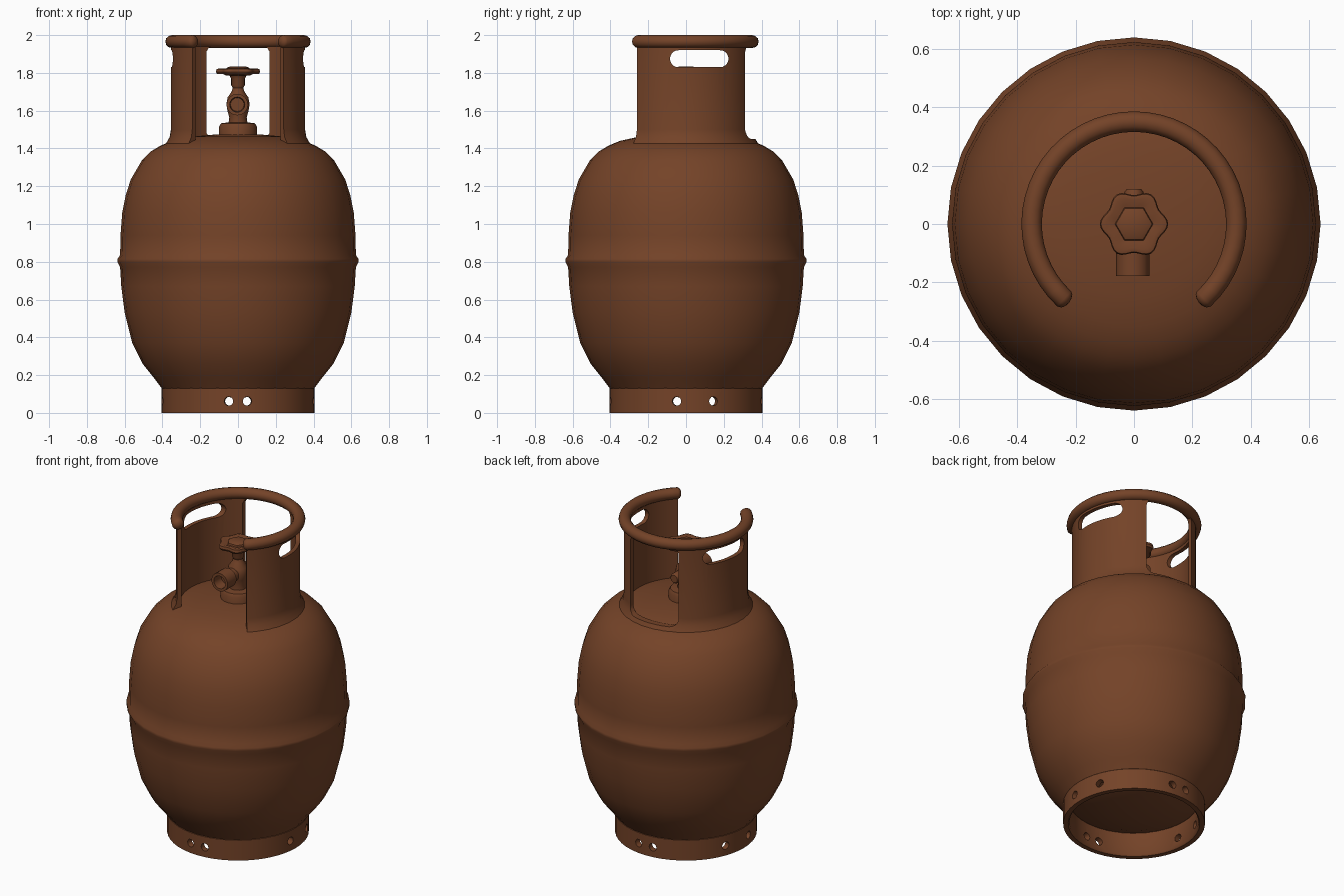
import bpy, bmesh, math
from mathutils import Matrix, Vector

if "Cube" in bpy.data.objects:
    bpy.data.objects.remove(bpy.data.objects["Cube"])

brown = bpy.data.materials.new("brown_paint")
brown.diffuse_color = (0.175, 0.056, 0.021, 1)
brown.use_nodes = True
brown.node_tree.nodes["Principled BSDF"].inputs["Base Color"].default_value = brown.diffuse_color


def finish(name, bm, angle=40):
    """Turn a bmesh into a smooth shaded, painted object."""
    bmesh.ops.remove_doubles(bm, verts=bm.verts, dist=1e-5)
    bmesh.ops.recalc_face_normals(bm, faces=bm.faces)
    me = bpy.data.meshes.new(name)
    bm.to_mesh(me)
    bm.free()
    ob = bpy.data.objects.new(name, me)
    bpy.context.collection.objects.link(ob)
    me.materials.append(brown)
    smooth(ob, angle)
    return ob


def smooth(ob, angle=40):
    bpy.ops.object.select_all(action='DESELECT')
    ob.select_set(True)
    bpy.context.view_layer.objects.active = ob
    bpy.ops.object.shade_smooth_by_angle(angle=math.radians(angle))


def sweep(sections, full, loop):
    """Skin a list of sections; full joins last to first, loop closes each section."""
    bm = bmesh.new()
    rings = [[bm.verts.new(p) for p in s] for s in sections]
    n, m = len(rings), len(rings[0])
    for i in range(n if full else n - 1):
        a, b = rings[i], rings[(i + 1) % n]
        for j in range(m if loop else m - 1):
            k = (j + 1) % m
            bm.faces.new((a[j], a[k], b[k], b[j]))
    if not full and loop:
        bm.faces.new(rings[0])
        bm.faces.new(rings[-1][::-1])
    return bm


def polar(r, a, z):
    return Vector((r * math.cos(a), r * math.sin(a), z))


def lathe(name, profile, sides, loop=False, matrix=None, lobe=None):
    secs = []
    for i in range(sides):
        a = math.tau * i / sides
        f = lobe(a) if lobe else 1
        secs.append([polar(max(r, 1e-7) * f, a, z) for r, z in profile])
    bm = sweep(secs, True, loop)
    bmesh.ops.dissolve_degenerate(bm, dist=1e-6, edges=bm.edges)
    if matrix:
        bm.transform(matrix)
    return finish(name, bm)


def cut(ob, bm):
    """Subtract a solid from an object and remove the cutter."""
    tool = finish("cutter", bm)
    tool.hide_render = True
    mod = ob.modifiers.new("cut", 'BOOLEAN')
    mod.solver = 'EXACT'
    mod.object = tool
    bpy.context.view_layer.objects.active = ob
    bpy.ops.object.modifier_apply(modifier=mod.name)
    bpy.data.objects.remove(tool)


def rounded_prism(u0, u1, z0, z1, r, place, d0, d1):
    """Rounded rectangle in (u, z), pushed from depth d0 to d1."""
    pts = []
    for cu, cz, s in ((u1 - r, z1 - r, 0), (u0 + r, z1 - r, 90),
                      (u0 + r, z0 + r, 180), (u1 - r, z0 + r, 270)):
        for k in range(6):
            a = math.radians(s + 18 * k)
            pts.append((cu + r * math.cos(a), cz + r * math.sin(a)))
    return sweep([[place(u, d, z) for u, z in pts] for d in (d0, d1)], False, True)


# Tank body with weld seam
lathe("tank", [(0, .08), (.15, .09), (.28, .115), (.37, .15), (.40, .125), (.445, .185),
               (.505, .26), (.56, .37), (.60, .53), (.618, .67), (.624, .77), (.638, .798),
               (.638, .815), (.624, .835), (.622, .94), (.613, 1.06), (.595, 1.15),
               (.568, 1.235), (.51, 1.335), (.46, 1.385), (.41, 1.415), (.35, 1.44),
               (.25, 1.462), (.12, 1.474), (0, 1.477)], 32)

# Foot ring with drain holes
foot = lathe("foot_ring", [(.405, 0), (.405, .128), (.385, .15), (.37, .15), (.368, .01), (.376, 0)],
             48, loop=True)
for deg in (-97, -83, -7, 21, 83, 97, 159, 187):
    bm = bmesh.new()
    bmesh.ops.create_cone(bm, cap_ends=True, segments=12, radius1=.024, radius2=.024, depth=.12)
    bm.transform(Matrix.Translation(polar(.387, math.radians(deg), .062))
                 @ Matrix.Rotation(math.radians(deg), 4, 'Z') @ Matrix.Rotation(math.pi / 2, 4, 'Y'))
    cut(foot, bm)
smooth(foot)

# Protective collar, open at the front, with back window and side hand slots
wall = [(.33, 1.41), (.33, 1.97), (.355, 1.97), (.355, 1.50), (.362, 1.46), (.385, 1.42)]
START, END = math.radians(-47), math.radians(227)
angles = [START + (END - START) * i / 40 for i in range(41)]
collar = finish("collar", sweep([[polar(r, a, z) for r, z in wall] for a in angles], False, True))
cut(collar, rounded_prism(-.168, .168, 1.45, 1.945, .045,
                          lambda u, d, z: Vector((u, d, z)), .15, .6))
for side in (-1, 1):
    cut(collar, rounded_prism(-.085, .225, 1.83, 1.92, .0449,
                              lambda u, d, z: Vector((d * side, u, z)), .15, .6))
smooth(collar)

# Rolled rim along the collar top, with rounded ends
stations = [(a, 1) for a in angles]
tip = .035 / .35
for t in (35, 65, 88):
    s, c = math.sin(math.radians(t)) * tip * .6, math.cos(math.radians(t))
    stations.insert(0, (START - s, c))
    stations.append((END + s, c))
rim = []
for a, s in stations:
    rim.append([polar(.35 + .035 * s * math.cos(math.tau * k / 12), a,
                      1.966 + .034 * s * math.sin(math.tau * k / 12)) for k in range(12)])
finish("collar_rim", sweep(rim, False, True))

# Valve: base boss, stem and body
lathe("valve_base", [(0, 1.45), (.1, 1.45), (.1, 1.515), (.09, 1.533), (.05, 1.538), (0, 1.538)], 20)
lathe("valve_body", [(0, 1.52), (.052, 1.52), (.046, 1.565), (.056, 1.60), (.062, 1.635),
                     (.055, 1.67), (.034, 1.70), (.028, 1.72), (.036, 1.735), (.036, 1.77),
                     (.045, 1.785), (0, 1.79)], 16)

# Hollow outlet facing the front and small relief plug at the back
to_front = Matrix.Translation((-.004, 0, 1.632)) @ Matrix.Rotation(math.pi / 2, 4, 'X')
lathe("valve_outlet", [(0, .0), (.042, .0), (.042, .085), (.057, .09), (.057, .178), (.04, .178),
                       (.036, .11), (0, .11)], 16, matrix=to_front)
to_back = Matrix.Translation((0, 0, 1.632)) @ Matrix.Rotation(-math.pi / 2, 4, 'X')
lathe("relief_plug", [(0, 0), (.032, 0), (.032, .11), (.024, .12), (0, .12)], 10, matrix=to_back)

# Lobed hand wheel with a faceted centre cap
lathe("hand_wheel", [(0, 1.785), (.06, 1.785), (.08, 1.795), (.108, 1.793), (.116, 1.805),
                     (.112, 1.82), (.095, 1.824), (.07, 1.815), (0, 1.815)], 48,
      lobe=lambda a: .93 + .08 * math.cos(6 * a))
lathe("wheel_cap", [(0, 1.80), (.07, 1.80), (.062, 1.825), (.045, 1.833), (0, 1.833)], 6)
